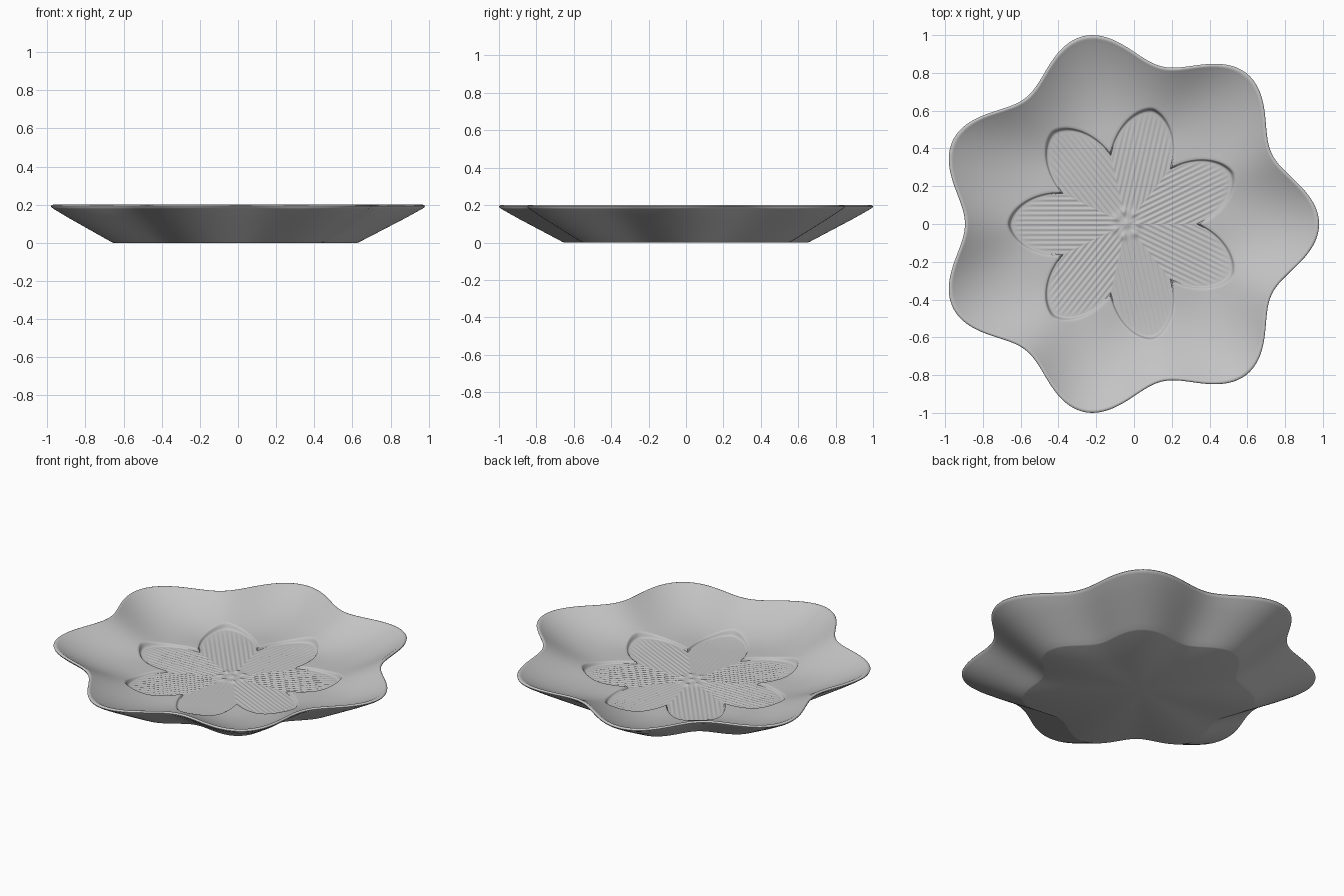
import bpy, bmesh, math
from math import sin, cos, pi, exp

if "Cube" in bpy.data.objects:
    bpy.data.objects.remove(bpy.data.objects["Cube"])

LOBES = 7
SEGMENTS = LOBES * 80
SECTOR = 2 * pi / LOBES
CENTRE_X = -0.04
FLOOR = 0.072


def outline(a):
    """Rim radius: seven soft lobes."""
    return 0.9375 + 0.0825 * cos(LOBES * a)


def petal_angle(a):
    """Signed angle from the nearest petal axis (between two lobes)."""
    return a % SECTOR - SECTOR / 2


def petal_edge(a):
    return 0.61 - 0.24 * (abs(petal_angle(a)) / (SECTOR / 2)) ** 1.6


def bowl(r, a):
    """Inner surface: flat floor that sweeps up to the rim."""
    s = max(0, (r / outline(a) - 0.5) / 0.475)
    return FLOOR + 0.123 * s ** 2


def flower(r, a):
    """Sunken flower: flat petals with fine grooves and a beaded heart."""
    z = FLOOR - 0.013 + 0.4 * (bowl(r, a) - FLOOR)
    fade = min(1, r / 0.12) * min(1, (petal_edge(a) - r) / 0.05)
    z += 0.0018 * fade * cos(2 * pi * r * sin(petal_angle(a)) / 0.026)
    x, y = r * cos(a), r * sin(a)
    beads = [(0, 0)] + [(0.065 * cos(k * SECTOR), 0.065 * sin(k * SECTOR))
                        for k in range(LOBES)]
    if r < 0.15:
        z += sum(0.008 * exp(-((x - bx) ** 2 + (y - by) ** 2) / 0.0004)
                 for bx, by in beads)
    return z


# Each ring is a function of angle giving (radius, height)
rings = []

# Flower floor
for i in range(1, 61):
    def ring(a, f=i / 60):
        r = f * petal_edge(a)
        return r, flower(r, a)
    rings.append(ring)

# Soft wall around the petals
for i in range(1, 6):
    def ring(a, f=i / 5):
        p = petal_edge(a)
        r = p + 0.02 * f
        blend = f * f * (3 - 2 * f)
        return r, flower(p, a) * (1 - blend) + bowl(r, a) * blend
    rings.append(ring)

# Bowl
for i in range(1, 23):
    def ring(a, f=i / 22):
        start = petal_edge(a) + 0.02
        r = start + f * (0.975 * outline(a) - start)
        return r, bowl(r, a)
    rings.append(ring)

# Rounded lip, straight outer side and foot
for t, z in [(0.982, 0.199), (0.989, 0.2), (0.996, 0.198), (1, 0.193),
             (0.998, 0.187), (0.985, 0.178), (0.9, 0.13), (0.8, 0.077),
             (0.7, 0.024), (0.662, 0.004), (0.652, 0)]:
    rings.append(lambda a, t=t, z=z: (t * outline(a), z))

# Join the rings into one closed dish
bm = bmesh.new()
angles = [2 * pi * k / SEGMENTS for k in range(SEGMENTS)]
heart = bm.verts.new((CENTRE_X, 0, flower(0, 0)))
previous = None
for ring in rings:
    current = []
    for a in angles:
        r, z = ring(a)
        current.append(bm.verts.new((CENTRE_X + r * cos(a), r * sin(a), z)))
    for k in range(SEGMENTS):
        n = (k + 1) % SEGMENTS
        if previous is None:
            bm.faces.new((heart, current[k], current[n]))
        else:
            bm.faces.new((previous[k], current[k], current[n], previous[n]))
    previous = current
foot = bm.verts.new((CENTRE_X, 0, 0))
for k in range(SEGMENTS):
    bm.faces.new((previous[k], foot, previous[(k + 1) % SEGMENTS]))
bmesh.ops.recalc_face_normals(bm, faces=bm.faces)

mesh = bpy.data.meshes.new("flower_dish")
bm.to_mesh(mesh)
bm.free()
dish = bpy.data.objects.new("flower_dish", mesh)
bpy.context.collection.objects.link(dish)

# Plain grey
grey = bpy.data.materials.new("plain_grey")
grey.use_nodes = True
colour = (0.55, 0.55, 0.55, 1)
grey.diffuse_color = colour
grey.node_tree.nodes["Principled BSDF"].inputs["Base Color"].default_value = colour
mesh.materials.append(grey)

# Smooth surface with a crisp foot edge
bpy.ops.object.select_all(action='DESELECT')
dish.select_set(True)
bpy.context.view_layer.objects.active = dish
bpy.ops.object.shade_smooth_by_angle(angle=math.radians(40))
